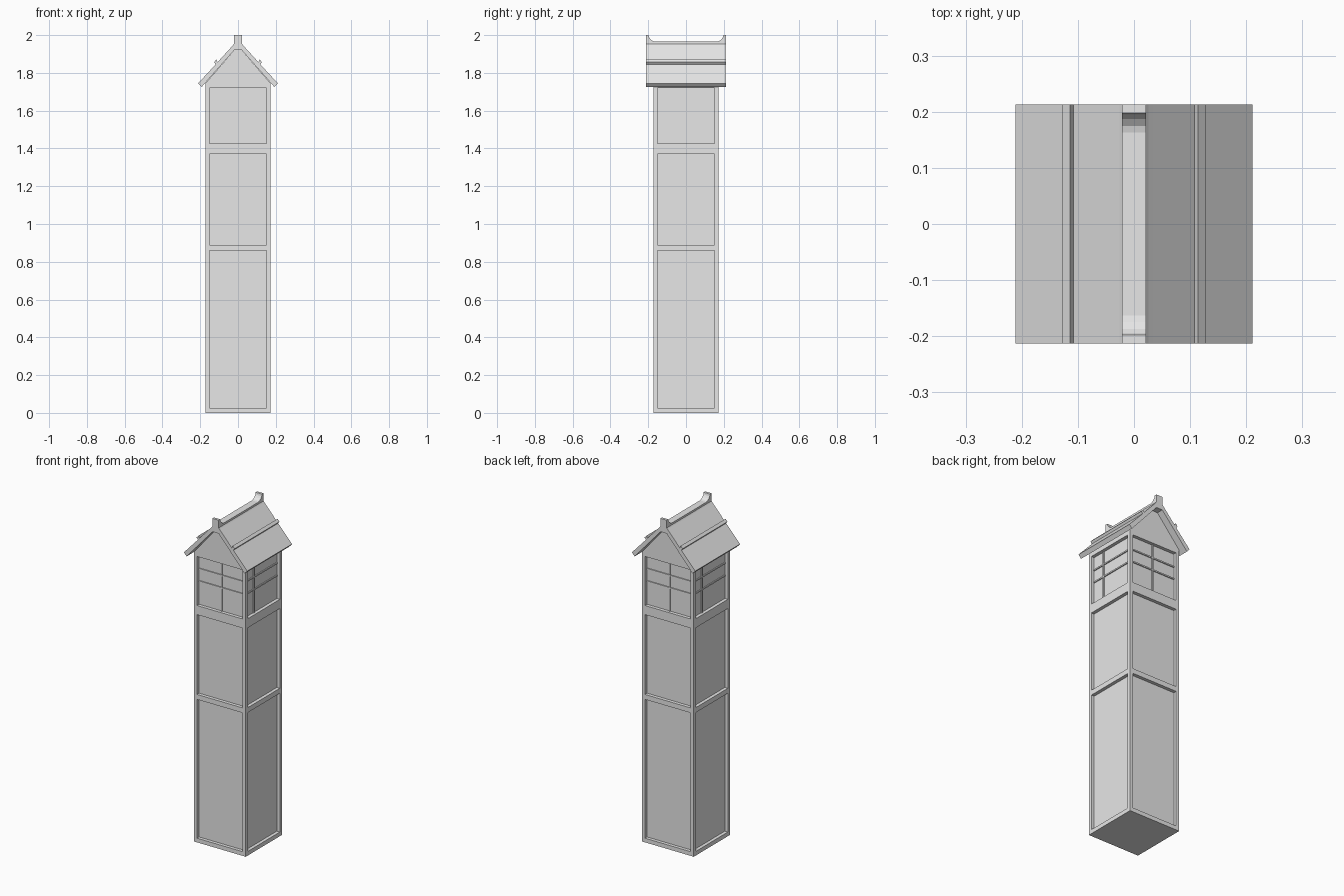
import bpy, bmesh, math
from mathutils import Matrix

if "Cube" in bpy.data.objects:
    bpy.data.objects.remove(bpy.data.objects["Cube"])

stone = bpy.data.materials.new("pale_grey")
stone.diffuse_color = (0.8, 0.8, 0.8, 1)
stone.use_nodes = True
stone.node_tree.nodes["Principled BSDF"].inputs["Base Color"].default_value = stone.diffuse_color

W = 0.172      # outer half width of the tower
P = 0.152      # half width of the recessed panels


def finish(name, bm):
    bmesh.ops.recalc_face_normals(bm, faces=bm.faces)
    me = bpy.data.meshes.new(name)
    bm.to_mesh(me)
    bm.free()
    me.materials.append(stone)
    ob = bpy.data.objects.new(name, me)
    bpy.context.collection.objects.link(ob)
    return ob


def box(bm, x0, x1, y0, y1, z0, z1, turn=0):
    """Box between two corners, turned about z."""
    m = (Matrix.Rotation(turn, 4, 'Z')
         @ Matrix.Translation(((x0 + x1) / 2, (y0 + y1) / 2, (z0 + z1) / 2))
         @ Matrix.Diagonal((x1 - x0, y1 - y0, z1 - z0, 1)))
    bmesh.ops.create_cube(bm, size=1, matrix=m)


def prism(bm, profile, y0, y1):
    """Extrude an x-z outline along y."""
    a = [bm.verts.new((x, y0, z)) for x, z in profile]
    b = [bm.verts.new((x, y1, z)) for x, z in profile]
    n = len(a)
    bm.faces.new(a)
    bm.faces.new(b[::-1])
    for i in range(n):
        bm.faces.new((a[i], b[i], b[(i + 1) % n], a[(i + 1) % n]))


# Recessed panel core
bm = bmesh.new()
box(bm, -P, P, -P, P, 0, 1.73)
finish("panel_core", bm)

# Corner posts
bm = bmesh.new()
for sx in (-1, 1):
    for sy in (-1, 1):
        xs, ys = sorted((sx * P, sx * W)), sorted((sy * P, sy * W))
        box(bm, *xs, *ys, 0, 1.735)
finish("corner_posts", bm)

# Horizontal rails and window bars on all four sides
rails = bmesh.new()
bars = bmesh.new()
for k in range(4):
    t = k * math.pi / 2
    for z0, z1 in ((0, 0.025), (0.86, 0.89), (1.37, 1.425), (1.72, 1.735)):
        box(rails, -P, P, -W, -P, z0, z1, t)
    for z in (1.565, 1.64):
        box(bars, -P, P, -P - 0.006, -P, z - 0.004, z + 0.004, t)
    x = 0 if k % 2 == 0 else -0.07
    box(bars, x - 0.004, x + 0.004, -P - 0.006, -P, 1.425, 1.72, t)
finish("rails", rails)
finish("window_bars", bars)

# Gable walls under the roof
bm = bmesh.new()
prism(bm, [(-W, 1.73), (W, 1.73), (W, 1.745), (0.02, 1.92), (-0.02, 1.92), (-W, 1.745)], -W, W)
finish("gable", bm)

# Roof slopes with a raised batten on each side
half = [(0.02, 1.955), (0.026, 1.947), (0.035, 1.937), (0.108, 1.857), (0.114, 1.871),
        (0.127, 1.857), (0.118, 1.845), (0.211, 1.745), (0.193, 1.725), (0.02, 1.92)]
outline = half + [(-x, z) for x, z in reversed(half)]
bm = bmesh.new()
prism(bm, outline, -0.213, 0.213)
finish("roof", bm)

# Ridge beam with upturned ends
end = [(0.163, 1.965), (0.175, 1.968), (0.187, 1.977), (0.195, 1.988), (0.198, 2.0), (0.213, 2.0)]
side = [(0.213, 1.93)] + end[::-1]
bm = bmesh.new()
prism(bm, side + [(-y, z) for y, z in reversed(side)], -0.021, 0.021)
bmesh.ops.rotate(bm, verts=bm.verts, matrix=Matrix.Rotation(math.pi / 2, 3, 'Z'))
finish("ridge", bm)
